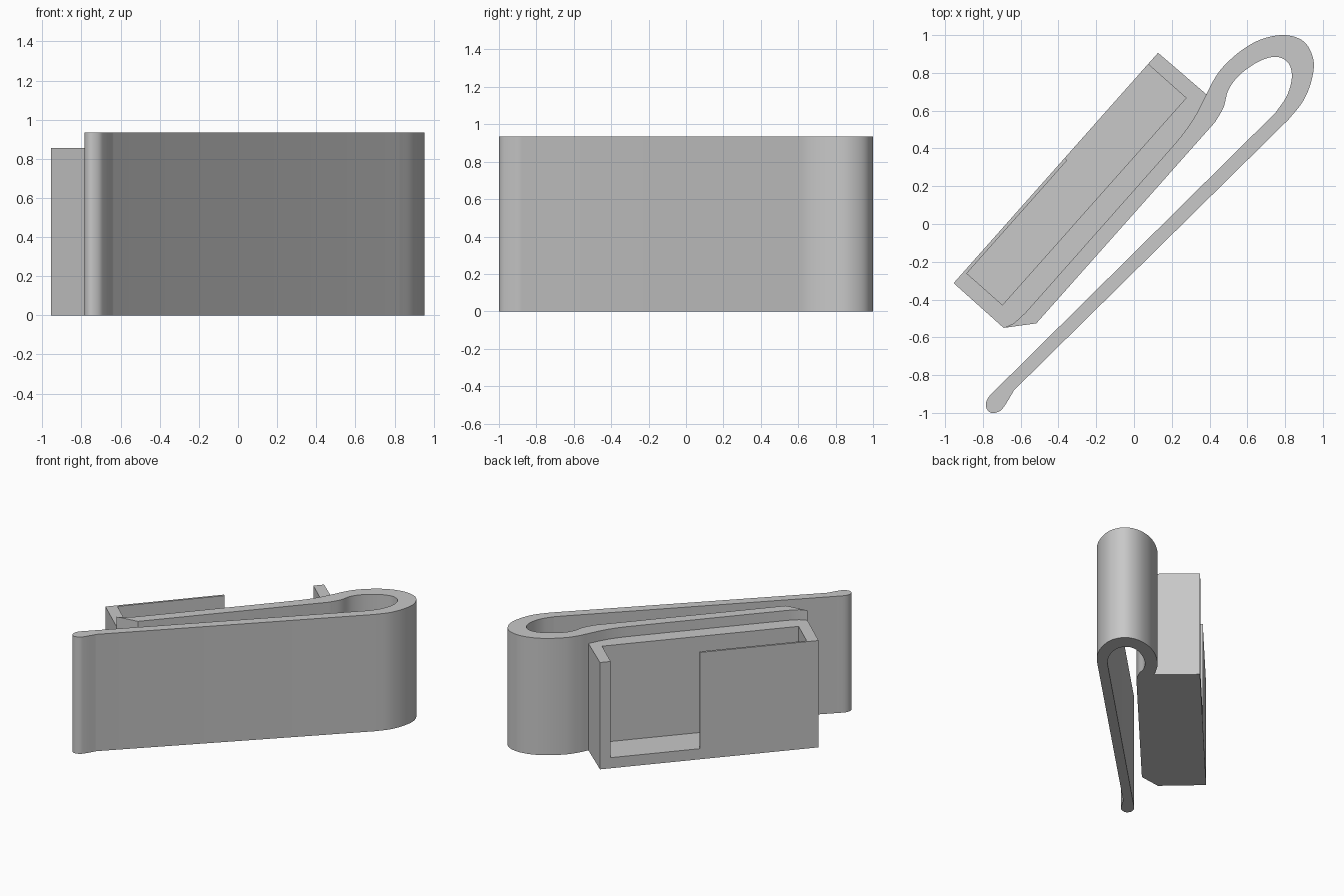
import bpy
import bmesh
import math
from mathutils import Vector

default = bpy.data.objects.get("Cube")
if default:
    bpy.data.objects.remove(default, do_unlink=True)

grey = bpy.data.materials.new("plain grey")
grey.use_nodes = True
colour = (0.58, 0.58, 0.58, 1)
grey.diffuse_color = colour
grey.node_tree.nodes["Principled BSDF"].inputs["Base Color"].default_value = colour


def smooth_run(points, steps=6):
    """Catmull-Rom curve through a run of points."""
    p = [Vector(q) for q in points]
    p = [2 * p[0] - p[1]] + p + [2 * p[-1] - p[-2]]
    out = []
    for a, b, c, d in zip(p, p[1:], p[2:], p[3:]):
        for i in range(steps):
            t = i / steps
            out.append(0.5 * (2 * b + (c - a) * t + (2 * a - 5 * b + 4 * c - d) * t * t
                              + (3 * b - a - 3 * c + d) * t ** 3))
    return out + [p[-2]]


def prism(name, outline, z0, z1):
    """Upright solid from a plan outline."""
    bm = bmesh.new()
    face = bm.faces.new([bm.verts.new((q[0], q[1], z0)) for q in outline])
    ext = bmesh.ops.extrude_face_region(bm, geom=[face])
    top = [v for v in ext["geom"] if isinstance(v, bmesh.types.BMVert)]
    bmesh.ops.translate(bm, verts=top, vec=(0, 0, z1 - z0))
    bmesh.ops.recalc_face_normals(bm, faces=bm.faces)
    mesh = bpy.data.meshes.new(name)
    bm.to_mesh(mesh)
    bm.free()
    mesh.materials.append(grey)
    obj = bpy.data.objects.new(name, mesh)
    bpy.context.collection.objects.link(obj)
    return obj


def combine(target, tool, operation):
    mod = target.modifiers.new(operation.lower(), "BOOLEAN")
    mod.operation = operation
    mod.solver = "EXACT"
    mod.object = tool
    bpy.context.view_layer.objects.active = target
    bpy.ops.object.modifier_apply(modifier=mod.name)
    bpy.data.objects.remove(tool, do_unlink=True)


# Spring clip: pocket-side arm, outer loop, rounded tip, inner loop
pocket_side = smooth_run([(0.16, 0.36), (0.25, 0.465), (0.32, 0.565), (0.38, 0.68),
                          (0.415, 0.75), (0.47, 0.83), (0.57, 0.92), (0.68, 0.98),
                          (0.80, 1.0), (0.90, 0.965), (0.95, 0.87), (0.94, 0.76),
                          (0.895, 0.65), (0.82, 0.555)])
tip = smooth_run([(-0.635, -0.88), (-0.68, -0.955), (-0.71, -0.99), (-0.755, -1.0),
                  (-0.783, -0.97), (-0.772, -0.92), (-0.71, -0.855)])
inner_side = smooth_run([(0.75, 0.59), (0.81, 0.68), (0.836, 0.78), (0.815, 0.855),
                         (0.75, 0.885), (0.66, 0.86), (0.56, 0.79), (0.50, 0.71),
                         (0.475, 0.62), (0.43, 0.54)])
heel = [(-0.517, -0.526), (-0.69, -0.55), (-0.635, -0.525), (-0.575, -0.47)]
clip = prism("clip_with_pocket", pocket_side + tip + inner_side + heel, 0, 0.935)

# Pocket frame: u runs along its length, n runs in from its open face
origin = Vector((-0.955, -0.313))
along = Vector((0.664, 0.748))
inward = Vector((0.748, -0.664))


def plan(u, n):
    return origin + along * u + inward * n


def rectangle(u0, u1, n0, n1):
    return [plan(u0, n0), plan(u1, n0), plan(u1, n1), plan(u0, n1)]


# Pocket body, reaching into the clip arm so the two join
body = prism("pocket", [plan(0, 0), plan(1.63, 0), (0.385, 0.685), (0.36, 0.57),
                        (0.19, 0.33), (-0.55, -0.50), (-0.69, -0.55)], 0, 0.855)
combine(body, prism("pocket_cavity", rectangle(0.085, 1.55, 0.018, 0.27), 0.085, 1.2),
        "DIFFERENCE")
combine(body, prism("pocket_window", rectangle(0.885, 1.55, -0.1, 0.1), 0.085, 1.2),
        "DIFFERENCE")
combine(clip, body, "UNION")

# Smooth the curved loop while keeping the edges crisp
bpy.ops.object.select_all(action="DESELECT")
clip.select_set(True)
bpy.context.view_layer.objects.active = clip
bpy.ops.object.shade_smooth_by_angle(angle=math.radians(30))
